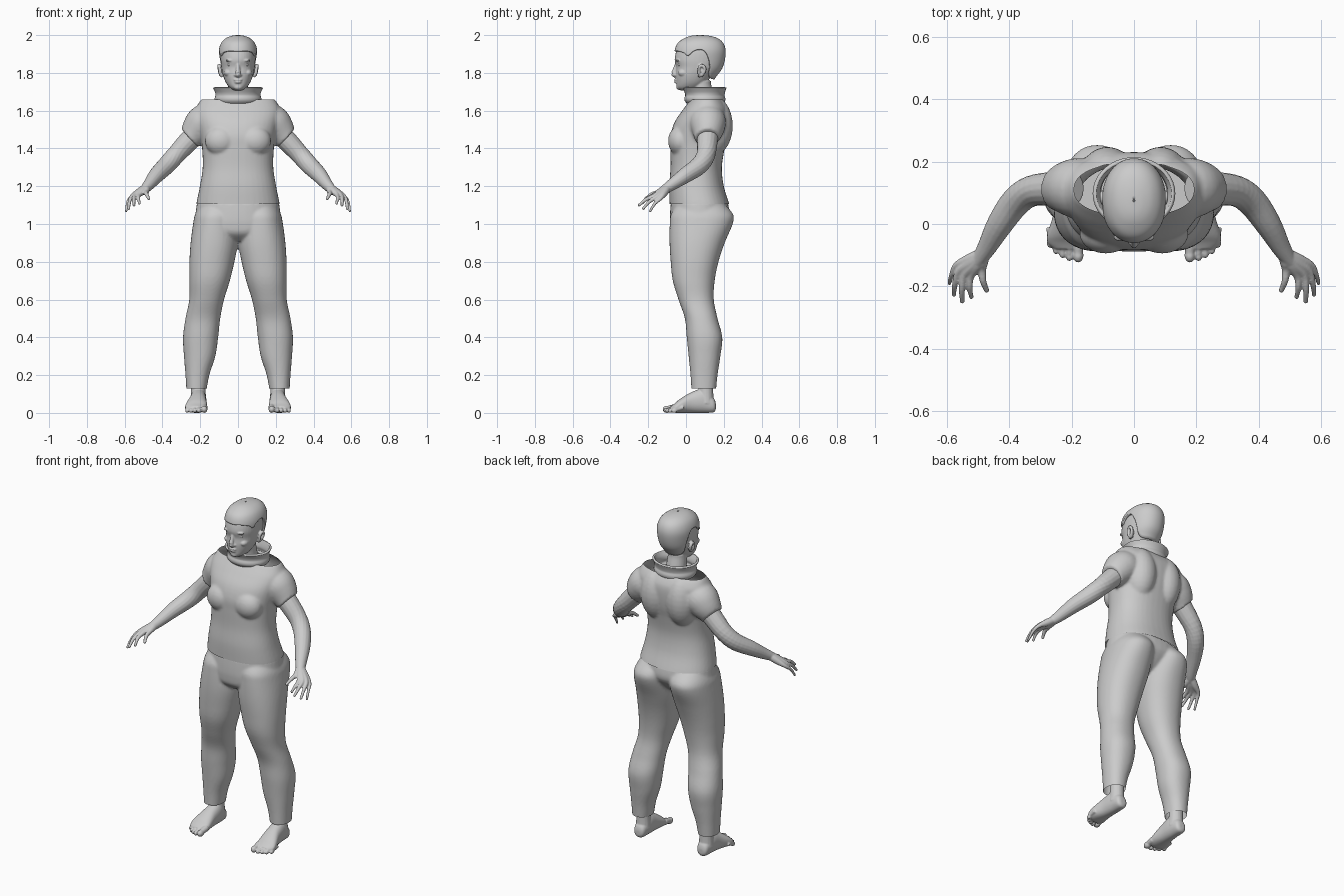
import bpy, bmesh, math
from mathutils import Vector, Matrix


def resample(rows, k=5):
    """Catmull-Rom smoothing of a table of rows."""
    out = []
    for i in range(len(rows) - 1):
        p0, p1, p2, p3 = (rows[min(max(i + d, 0), len(rows) - 1)] for d in (-1, 0, 1, 2))
        for j in range(k):
            t = j / k
            out.append([0.5 * (2 * b + (c - a) * t + (2 * a - 5 * b + 4 * c - d) * t * t
                               + (3 * b - a - 3 * c + d) * t ** 3)
                        for a, b, c, d in zip(p0, p1, p2, p3)])
    return out + [list(rows[-1])]


def bridge(bm, rings, cap=True):
    vs = [[bm.verts.new(p) for p in r] for r in rings]
    n = len(vs[0])
    for a, b in zip(vs, vs[1:]):
        for i in range(n):
            bm.faces.new((a[i], a[(i + 1) % n], b[(i + 1) % n], b[i]))
    if cap:
        bm.faces.new(vs[0])
        bm.faces.new(vs[-1])


def superellipse(a, p):
    c, s = math.cos(a), math.sin(a)
    return (math.copysign(abs(c) ** (2 / p), c), math.copysign(abs(s) ** (2 / p), s))


def stack(bm, rows, side=1, p=2.2, axis='z', n=40, cap=True):
    """Loft of rows (position, centre x, half width, low, high) along z or y."""
    rings = []
    for q, cx, hw, lo, hi in resample(rows):
        ring = []
        for i in range(n):
            c, s = superellipse(2 * math.pi * i / n, p)
            x, w = side * (cx + hw * c), (lo + hi) / 2 + (hi - lo) / 2 * s
            ring.append((x, w, q) if axis == 'z' else (x, q, w))
        rings.append(ring)
    bridge(bm, rings, cap)


def tube(bm, rows, side=1, n=16):
    """Round limb through rows (x, y, z, radius)."""
    pts = resample(rows, 4)
    rings = []
    for i, (x, y, z, r) in enumerate(pts):
        a, b = pts[max(i - 1, 0)], pts[min(i + 1, len(pts) - 1)]
        q = (Vector(b[:3]) - Vector(a[:3])).to_track_quat('Z', 'Y')
        ring = []
        for j in range(n):
            t = 2 * math.pi * j / n
            v = Vector((x, y, z)) + q @ Vector((r * math.cos(t), r * math.sin(t), 0))
            ring.append((side * v.x, v.y, v.z))
        rings.append(ring)
    bridge(bm, rings)


def ball(bm, c, s, side=1):
    m = Matrix.Translation((side * c[0], c[1], c[2])) @ Matrix.Diagonal((*s, 1))
    bmesh.ops.create_uvsphere(bm, u_segments=24, v_segments=16, radius=1, matrix=m)


def finish(name, bm, voxel=0, smooth=3, cuts=(), thick=0):
    bmesh.ops.recalc_face_normals(bm, faces=bm.faces)
    ob = bpy.data.objects.new(name, bpy.data.meshes.new(name))
    bpy.context.collection.objects.link(ob)
    bm.to_mesh(ob.data)
    bm.free()
    if voxel:
        m = ob.modifiers.new("fuse", 'REMESH')
        m.mode, m.voxel_size = 'VOXEL', voxel
        m = ob.modifiers.new("soften", 'SMOOTH')
        m.factor, m.iterations = 0.5, smooth
        dg = bpy.context.evaluated_depsgraph_get()
        me = bpy.data.meshes.new_from_object(ob.evaluated_get(dg))
        ob.modifiers.clear()
        ob.data = me
        b2 = bmesh.new()
        b2.from_mesh(me)
        for z, up in cuts:
            bmesh.ops.bisect_plane(b2, geom=b2.verts[:] + b2.edges[:] + b2.faces[:],
                                   plane_co=(0, 0, z), plane_no=(0, 0, up), clear_outer=True)
        b2.to_mesh(me)
        b2.free()
    if thick:
        m = ob.modifiers.new("thickness", 'SOLIDIFY')
        m.thickness, m.offset = thick, -1
    ob.data.polygons.foreach_set("use_smooth", [True] * len(ob.data.polygons))
    return ob


SIDES = (1, -1)

# Shirt: torso, bust, shoulder blades and short sleeves, open at neck and hem
bm = bmesh.new()
stack(bm, [(1.07, 0, .224, -.085, .24), (1.11, 0, .22, -.087, .228), (1.2, 0, .202, -.089, .2),
           (1.3, 0, .187, -.082, .19), (1.4, 0, .19, -.083, .205), (1.47, 0, .2, -.082, .222),
           (1.54, 0, .215, -.06, .23), (1.6, 0, .225, -.02, .228), (1.64, 0, .208, .01, .21),
           (1.665, 0, .188, .03, .19), (1.7, 0, .14, .06, .16)], p=2.3)
for s in SIDES:
    ball(bm, (.09, -.03, 1.44), (.085, .065, .08), s)
    ball(bm, (.085, .14, 1.52), (.095, .108, .16), s)
    tube(bm, [(.13, .115, 1.56, .09), (.18, .115, 1.535, .097), (.215, .115, 1.5, .087),
              (.245, .112, 1.465, .07), (.255, .112, 1.455, .066)], s, 24)
finish("shirt", bm, .008, 4, [(1.66, 1), (1.105, -1)])

# Collar: flared standing band
bm = bmesh.new()
stack(bm, [(1.645, 0, .105, .015, .19), (1.66, 0, .112, .003, .197), (1.68, 0, .108, .008, .192),
           (1.70, 0, .11, .004, .195), (1.725, 0, .122, -.008, .203)], p=2, cap=False)
finish("collar", bm, thick=.012)

# Trousers: hips and two legs
bm = bmesh.new()
stack(bm, [(1.115, 0, .217, -.08, .222), (1.05, 0, .226, -.085, .228), (1.0, 0, .234, -.085, .2),
           (.95, 0, .2, -.075, .15), (.91, 0, .1, -.03, .08)])
for s in SIDES:
    stack(bm, [(1.1, .105, .1, -.05, .21), (1.05, .116, .112, -.08, .25), (1.0, .12, .118, -.086, .247),
               (.9, .126, .125, -.087, .205), (.8, .138, .119, -.081, .172), (.7, .15, .107, -.07, .152),
               (.6, .166, .092, -.04, .147), (.5, .186, .092, -.006, .167), (.4, .198, .093, .004, .192),
               (.3, .203, .083, .014, .182), (.2, .215, .063, .024, .167), (.1, .221, .051, .03, .157)], s)
finish("trousers", bm, .008, 3, [(.13, -1)])

# Feet with five toes
toes = [(.179, -.1, .019), (.207, -.103, .013), (.229, -.094, .0125), (.25, -.082, .012), (.269, -.062, .012)]
bm = bmesh.new()
for s in SIDES:
    stack(bm, [(.158, .21, .015, .02, .05), (.145, .21, .033, .003, .08), (.09, .21, .042, 0, .125),
               (.03, .213, .046, 0, .11), (-.03, .22, .057, 0, .075), (-.06, .222, .055, .001, .05),
               (-.08, .215, .04, .006, .036)], s, axis='y')
    tube(bm, [(.21, .105, .2, .04), (.21, .105, .12, .039), (.21, .105, .05, .043)], s)
    for x, y, r in toes:
        ball(bm, (x, y, r), (r * .9, r * 1.25, r), s)
        tube(bm, [(x, y + .05, .03, r), (x, y, r + .003, r * .75)], s)
finish("feet", bm, .004, 2)

# Arms and hands; each finger is (knuckle, tip, radius)
wrist = (.486, -.098, 1.193)
fingers = [((.57, -.133, 1.137), (.592, -.19, 1.068), .0085),
           ((.562, -.152, 1.145), (.578, -.226, 1.082), .0095),
           ((.545, -.165, 1.15), (.551, -.248, 1.1), .01),
           ((.524, -.168, 1.153), (.522, -.233, 1.11), .0095),
           ((.488, -.145, 1.168), (.473, -.212, 1.135), .011)]
bm = bmesh.new()
for s in SIDES:
    tube(bm, [(.2, .115, 1.5, .058), (.26, .113, 1.44, .055), (.33, .105, 1.365, .05),
              (.38, .07, 1.31, .048), (.43, 0, 1.26, .042), (.468, -.068, 1.213, .032),
              (*wrist, .027), (.5, -.12, 1.18, .022)], s)
    for k, t, r in fingers:
        k, t = Vector(k), Vector(t)
        w = Vector(wrist)
        mid = (k + t) / 2 + Vector((.004, -.003, .006))
        tube(bm, [(*w, .022), (*((w + k) / 2), .02), (*k, r * 1.3), (*mid, r), (*t, r * .75)], s, 12)
        ball(bm, t, (r * .8,) * 3, s)
finish("arms", bm, .004, 2)

# Head: skull, neck, nose, lips, brows and ears
bm = bmesh.new()
stack(bm, [(1.708, 0, .025, -.03, .05), (1.722, 0, .045, -.048, .08), (1.75, 0, .065, -.052, .11),
           (1.79, 0, .08, -.055, .14), (1.83, 0, .088, -.052, .175), (1.87, 0, .092, -.06, .19),
           (1.92, 0, .09, -.05, .195), (1.96, 0, .075, -.03, .175), (1.985, 0, .04, .01, .14)])
tube(bm, [(0, .1, 1.6, .062), (0, .09, 1.68, .056), (0, .08, 1.74, .053), (0, .08, 1.8, .055)], n=24)
tube(bm, [(0, -.05, 1.85, .008), (0, -.058, 1.82, .011), (0, -.065, 1.795, .014), (0, -.052, 1.784, .012)])
for z, w in ((1.763, .024), (1.751, .02)):
    ball(bm, (0, -.05, z), (w, .012, .0065))
ball(bm, (0, -.036, 1.725), (.024, .016, .015))
for s in SIDES:
    ball(bm, (.013, -.052, 1.789), (.009, .012, .008), s)
    ball(bm, (.04, -.042, 1.866), (.026, .014, .007), s)
    ball(bm, (.052, -.012, 1.8), (.022, .03, .02), s)
    tube(bm, [(.084, .075, 1.78, .009), (.096, .068, 1.8, .008), (.1, .07, 1.83, .008),
              (.101, .088, 1.838, .009), (.1, .1, 1.82, .009), (.094, .09, 1.795, .009),
              (.086, .078, 1.783, .009)], s, 10)
    ball(bm, (.088, .083, 1.81), (.008, .018, .025), s)
finish("head", bm, .004, 2)

# Eyes
bm = bmesh.new()
for s in SIDES:
    ball(bm, (.04, -.03, 1.843), (.017, .014, .009), s)
finish("eyes", bm)

# Hair: cap that follows the skull down to a curved hairline
shape = resample([(1.74, .065, 0, .135), (1.78, .08, -.03, .16), (1.82, .094, -.05, .19),
                  (1.87, .101, -.063, .206), (1.92, .102, -.06, .21), (1.96, .088, -.042, .196),
                  (1.985, .062, -.005, .165), (1.997, .03, .03, .12), (2.0, .003, .07, .08)], 6)
line = resample([(-1.0, 1.915), (-.85, 1.915), (-.6, 1.905), (-.45, 1.89), (-.25, 1.915), (0, 1.925),
                 (.2, 1.91), (.38, 1.86), (.5, 1.80), (.7, 1.772), (1.0, 1.765)], 5)


def lookup(table, v):
    for a, b in zip(table, table[1:]):
        if v <= b[0]:
            t = max(0, (v - a[0]) / (b[0] - a[0]))
            return [p + (q - p) * t for p, q in zip(a, b)]
    return table[-1]


bm = bmesh.new()
N, M = 96, 24
rings = []
for j in range(M + 1):
    ring = []
    for i in range(N):
        a = 2 * math.pi * i / N
        c, s = superellipse(a, 2.1)
        z0 = lookup(line, math.sin(a))[1]
        z = z0 + (2.0 - z0) * math.sin(j / M * math.pi / 2)
        _, hw, y0, y1 = lookup(shape, z)
        ring.append((hw * c, (y0 + y1) / 2 + (y1 - y0) / 2 * s, z))
    rings.append(ring)
bridge(bm, rings, False)
finish("hair", bm, thick=.012)
